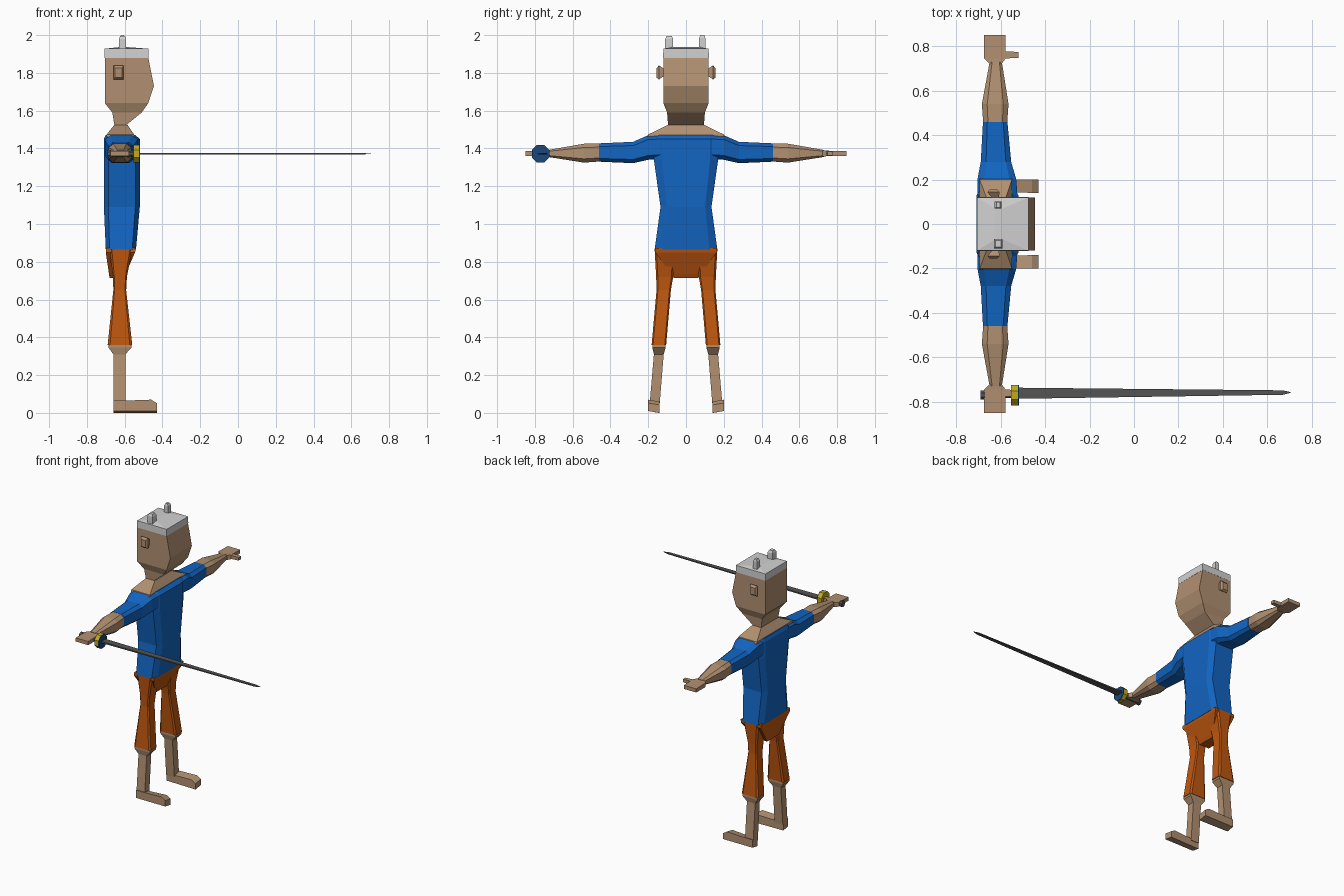
import bpy, bmesh, math
from mathutils import Matrix


def material(name, rgb):
    m = bpy.data.materials.new(name)
    m.diffuse_color = (*rgb, 1)
    return m


SKIN = material("skin tan", (0.44, 0.28, 0.165))
BLUE = material("shirt blue", (0.006, 0.13, 0.54))
ORANGE = material("trouser orange", (0.52, 0.095, 0.005))
GREY = material("cap light grey", (0.64, 0.64, 0.64))
STEEL = material("dark steel", (0.09, 0.09, 0.09))
GOLD = material("guard gold", (0.55, 0.40, 0.01))
NAVY = material("guard dark blue", (0.01, 0.065, 0.2))


def finish(bm, name, mat):
    bmesh.ops.remove_doubles(bm, verts=bm.verts, dist=0.0002)
    bmesh.ops.recalc_face_normals(bm, faces=bm.faces)
    me = bpy.data.meshes.new(name)
    bm.to_mesh(me)
    bm.free()
    me.materials.append(mat)
    ob = bpy.data.objects.new(name, me)
    bpy.context.collection.objects.link(ob)
    return ob


def loft(name, axis, mat, sections, c=0.0, mirror=False):
    """Skin chamfered rectangles (pos, a0, a1, b0, b1) along an axis; c = chamfer share."""
    for s in ((1, -1) if mirror else (1,)):
        bm = bmesh.new()
        rings = []
        for p, a0, a1, b0, b1 in sections:
            da, db = c * (a1 - a0) / 2, c * (b1 - b0) / 2
            if c:
                pts = [(a0 + da, b0), (a1 - da, b0), (a1, b0 + db), (a1, b1 - db),
                       (a1 - da, b1), (a0 + da, b1), (a0, b1 - db), (a0, b0 + db)]
            else:
                pts = [(a0, b0), (a1, b0), (a1, b1), (a0, b1)]
            ring = []
            for a, b in pts:
                x, y, z = {"x": (p, a, b), "y": (a, p, b), "z": (a, b, p)}[axis]
                ring.append(bm.verts.new((x, y * s, z)))
            rings.append(ring)
        n = len(rings[0])
        for lo, hi in zip(rings, rings[1:]):
            for i in range(n):
                j = (i + 1) % n
                bm.faces.new((lo[i], lo[j], hi[j], hi[i]))
        bm.faces.new(rings[0])
        bm.faces.new(rings[-1])
        side = {1: "left_", -1: "right_"}[s] if mirror else ""
        finish(bm, side + name, mat)


def disc(name, x0, x1, r, mat, sides=8):
    """Prism along x at the sword's axis."""
    bm = bmesh.new()
    m = Matrix.Translation(((x0 + x1) / 2, -0.77, 1.372)) @ Matrix.Rotation(math.pi / 2, 4, "Y") \
        @ Matrix.Rotation(math.pi / sides, 4, "Z")
    bmesh.ops.create_cone(bm, cap_ends=True, segments=sides, radius1=r, radius2=r,
                          depth=x1 - x0, matrix=m)
    finish(bm, name, mat)


# Head, neck and collar
loft("head", "z", SKIN, [
    (1.525, -0.655, -0.59, -0.095, 0.095), (1.59, -0.665, -0.51, -0.10, 0.10),
    (1.64, -0.705, -0.475, -0.12, 0.12), (1.73, -0.705, -0.445, -0.12, 0.12),
    (1.88, -0.705, -0.475, -0.12, 0.12)])
loft("collar", "z", SKIN, [
    (1.46, -0.695, -0.55, -0.205, 0.205), (1.474, -0.695, -0.55, -0.2, 0.2),
    (1.525, -0.655, -0.585, -0.095, 0.095)])
loft("ear", "y", SKIN, [
    (0.115, -0.635, -0.61, 1.785, 1.82), (0.143, -0.66, -0.605, 1.765, 1.84),
    (0.156, -0.65, -0.615, 1.775, 1.825)], mirror=True)

# Cap with low crown and two studs
loft("cap", "z", GREY, [
    (1.88, -0.706, -0.474, -0.121, 0.121), (1.928, -0.706, -0.474, -0.12, 0.12),
    (1.937, -0.625, -0.59, -0.07, 0.07)])
loft("left_cap_stud", "z", GREY, [
    (1.92, -0.627, -0.597, 0.07, 0.102), (1.985, -0.627, -0.597, 0.07, 0.102),
    (2.0, -0.62, -0.604, 0.075, 0.098)])
loft("right_cap_stud", "z", GREY, [
    (1.92, -0.63, -0.592, -0.11, -0.068), (1.98, -0.63, -0.592, -0.11, -0.068),
    (1.995, -0.624, -0.598, -0.103, -0.075)])

# Shirt
loft("shirt_body", "z", BLUE, [
    (0.865, -0.70, -0.54, -0.166, 0.166), (1.09, -0.71, -0.52, -0.135, 0.135),
    (1.34, -0.71, -0.52, -0.17, 0.17), (1.45, -0.71, -0.52, -0.17, 0.17),
    (1.472, -0.70, -0.545, -0.17, 0.17)], c=0.25)
loft("sleeve", "y", BLUE, [
    (0.13, -0.705, -0.525, 1.345, 1.472), (0.2, -0.705, -0.53, 1.34, 1.47),
    (0.28, -0.69, -0.553, 1.322, 1.435), (0.46, -0.68, -0.57, 1.33, 1.427)],
    c=0.35, mirror=True)

# Bare forearms, flat hands and thumbs
loft("forearm", "y", SKIN, [
    (0.455, -0.679, -0.571, 1.331, 1.426), (0.54, -0.685, -0.565, 1.325, 1.425),
    (0.73, -0.65, -0.595, 1.355, 1.392)], c=0.4, mirror=True)
loft("hand", "y", SKIN, [
    (0.72, -0.65, -0.597, 1.357, 1.39), (0.745, -0.675, -0.578, 1.359, 1.388),
    (0.85, -0.675, -0.578, 1.36, 1.386)], mirror=True)
loft("thumb", "x", SKIN, [
    (-0.59, 0.745, 0.777, 1.361, 1.387), (-0.52, 0.748, 0.775, 1.363, 1.385)], mirror=True)

# Trousers
loft("pelvis", "z", ORANGE, [
    (0.715, -0.68, -0.605, -0.065, 0.065), (0.735, -0.683, -0.595, -0.08, 0.08),
    (0.85, -0.70, -0.545, -0.163, 0.163), (0.872, -0.70, -0.541, -0.163, 0.163)])
loft("trouser_leg", "z", ORANGE, [
    (0.36, -0.69, -0.56, 0.105, 0.182), (0.65, -0.66, -0.592, 0.08, 0.156),
    (0.72, -0.662, -0.588, 0.068, 0.158), (0.865, -0.68, -0.56, 0.06, 0.166)],
    c=0.2, mirror=True)

# Lower legs
loft("shin", "z", SKIN, [
    (0.04, -0.66, -0.596, 0.14, 0.193), (0.31, -0.66, -0.596, 0.118, 0.17),
    (0.345, -0.685, -0.565, 0.108, 0.178), (0.361, -0.685, -0.565, 0.108, 0.178)], mirror=True)

# Feet, tilted slightly outward like the legs
for s, side in ((1, "left"), (-1, "right")):
    bm = bmesh.new()
    profile = [(-0.66, 0), (-0.43, 0), (-0.43, 0.042), (-0.46, 0.06), (-0.596, 0.055), (-0.66, 0.055)]
    inner = [bm.verts.new((x, s * (0.145 if x < -0.5 else 0.14), z)) for x, z in profile]
    outer = [bm.verts.new((x, s * 0.2, z + 0.01)) for x, z in profile]
    bm.faces.new(inner)
    bm.faces.new(outer)
    for i in range(6):
        j = (i + 1) % 6
        bm.faces.new((inner[i], inner[j], outer[j], outer[i]))
    finish(bm, side + "_foot", SKIN)

# Sword: pommel, grip, guard and long tapered blade
disc("sword_pommel", -0.692, -0.672, 0.021, STEEL)
disc("sword_grip", -0.675, -0.55, 0.015, STEEL)
disc("sword_guard", -0.553, -0.523, 0.05, GOLD)
disc("guard_plate", -0.524, -0.518, 0.05, NAVY)
loft("sword_blade", "x", STEEL, [
    (-0.53, -0.787, -0.737, 1.367, 1.377), (0.67, -0.769, -0.749, 1.369, 1.375),
    (0.705, -0.76, -0.757, 1.371, 1.373)])
